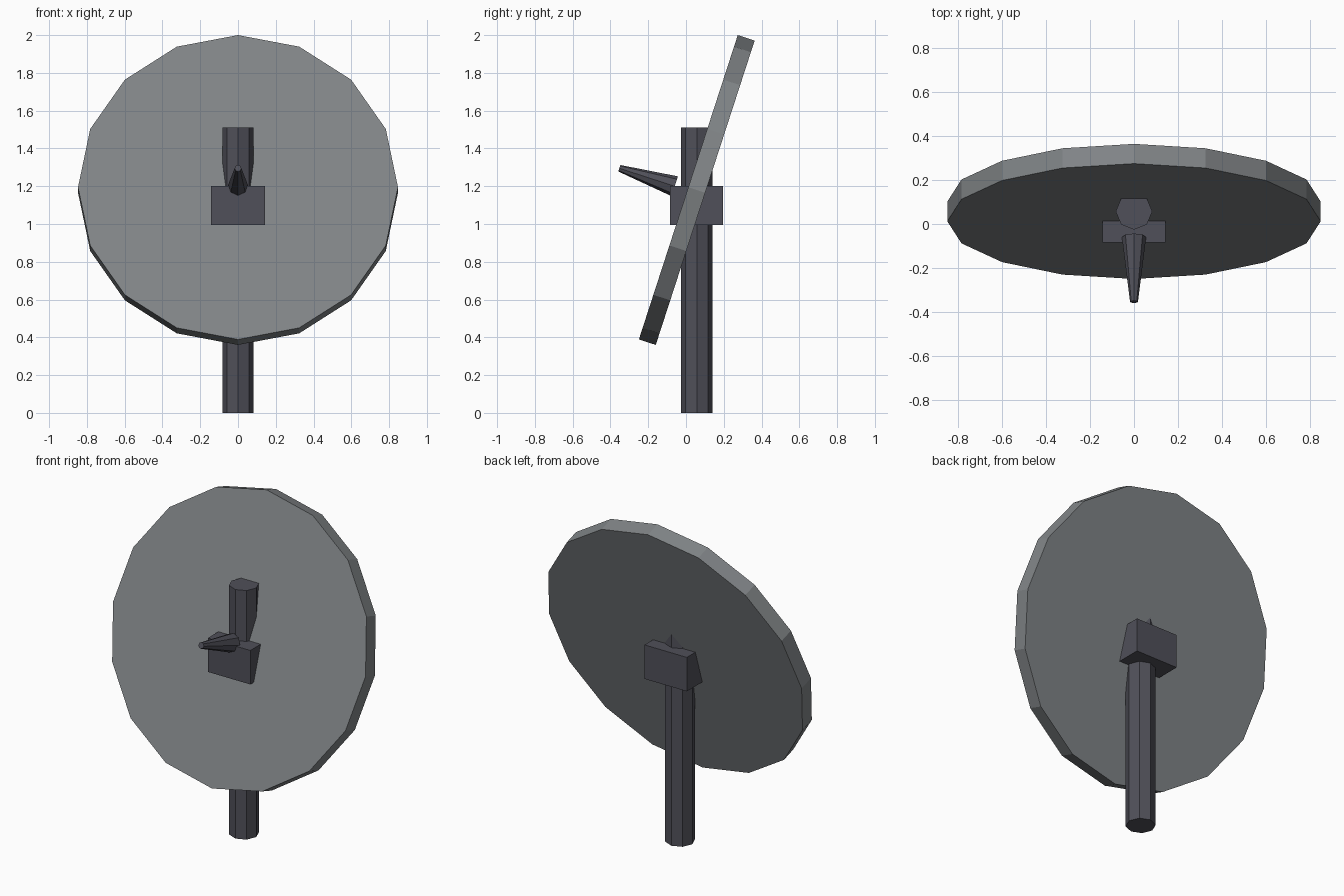
import bpy
import math
from mathutils import Matrix, Vector

cube = bpy.data.objects.get("Cube")
if cube:
    bpy.data.objects.remove(cube, do_unlink=True)


def make_material(name, rgb):
    mat = bpy.data.materials.new(name)
    mat.use_nodes = True
    colour = (*rgb, 1)
    mat.diffuse_color = colour
    mat.node_tree.nodes["Principled BSDF"].inputs["Base Color"].default_value = colour
    return mat


light_grey = make_material("light grey metal", (0.22, 0.235, 0.245))
dark_grey = make_material("dark grey metal", (0.08, 0.08, 0.10))


def finish(name, mat):
    obj = bpy.context.object
    obj.name = obj.data.name = name
    obj.data.materials.append(mat)
    return obj


def prism(name, mat, sides, start, end, r_start, r_end):
    """Faceted cylinder or cone between two points, with one vertex on the centre plane."""
    start, end = Vector(start), Vector(end)
    axis = end - start
    bpy.ops.mesh.primitive_cone_add(vertices=sides, radius1=r_start, radius2=r_end,
                                    depth=axis.length)
    obj = finish(name, mat)
    angle = math.atan2(-axis.y, axis.z)
    obj.matrix_world = Matrix.Translation((start + end) / 2) @ Matrix.Rotation(angle, 4, "X")
    return obj


TILT = math.radians(18)
facing = Vector((0, -math.cos(TILT), math.sin(TILT)))
centre = Vector((0, 0.057, 1.18))

# Tilted dish
half = facing * 0.047
prism("dish", light_grey, 16, centre - half, centre + half, 0.847, 0.847)

# Upright post
prism("post", dark_grey, 8, (0, 0.057, 0), (0, 0.057, 1.51), 0.083, 0.083)

# Mounting block
bpy.ops.mesh.primitive_cube_add(size=1, location=(0, 0.055, 1.098))
block = finish("mounting_block", dark_grey)
block.scale = (0.284, 0.28, 0.206)

# Tapered feed horn
base = Vector((0, -0.06, 1.2))
prism("feed_horn", dark_grey, 8, base, base + facing * 0.308, 0.055, 0.018)
